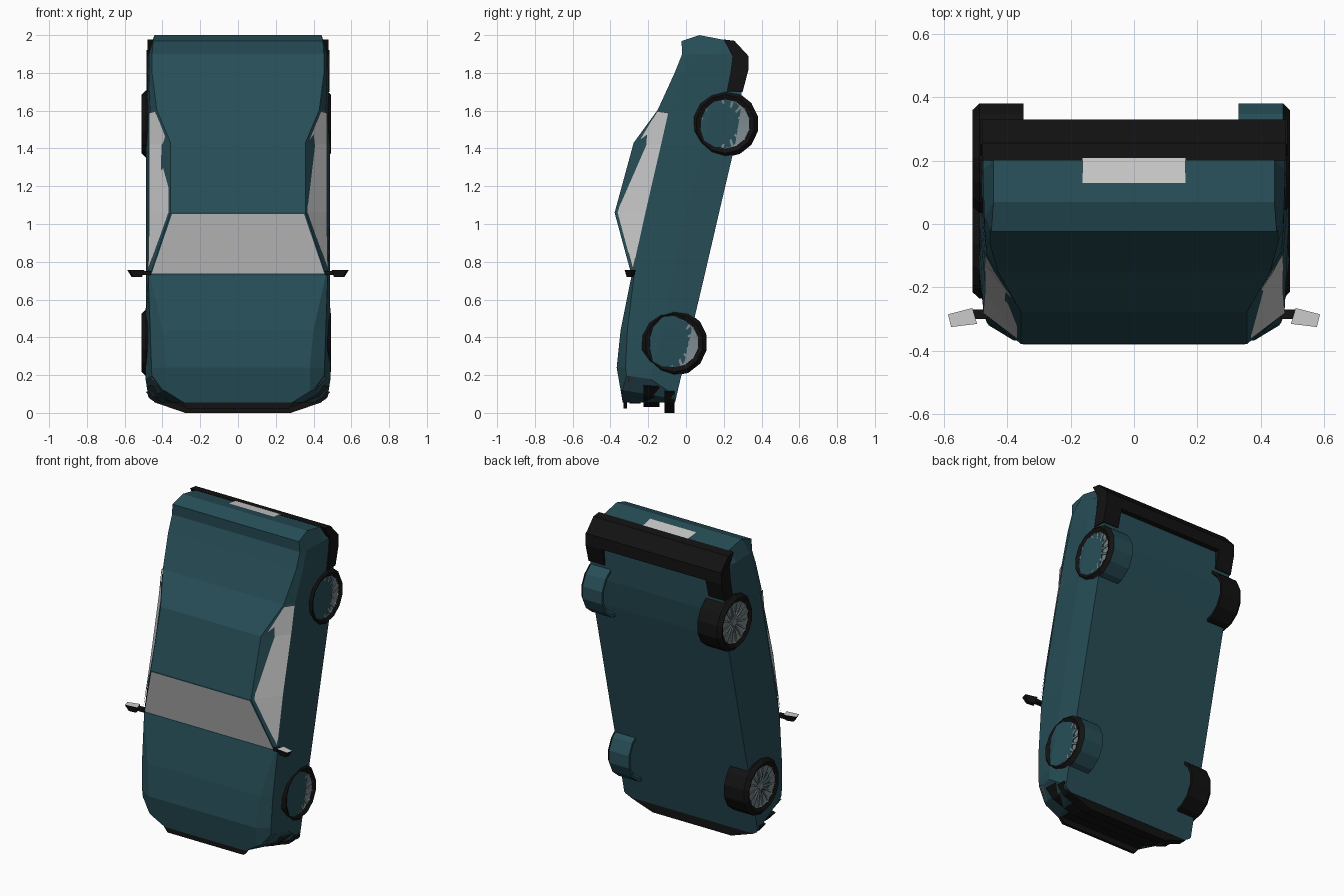
import bpy, bmesh, math
from mathutils import Vector

if "Cube" in bpy.data.objects:
    bpy.data.objects.remove(bpy.data.objects["Cube"])


def material(name, r, g, b):
    m = bpy.data.materials.new(name)
    m.diffuse_color = (r, g, b, 1)
    m.use_nodes = True
    m.node_tree.nodes["Principled BSDF"].inputs["Base Color"].default_value = m.diffuse_color
    return m


TEAL = material("teal_paint", .02, .075, .095)
BLACK = material("black_plastic", .006, .006, .006)
LENS = material("dark_lens", .06, .07, .075)
ALLOY = material("alloy", .2, .25, .27)


def build(name, verts, faces, mats=(), slots=None, recalc=True, cuts=()):
    me = bpy.data.meshes.new(name)
    me.from_pydata(verts, [], faces)
    for m in mats:
        me.materials.append(m)
    if slots:
        me.polygons.foreach_set("material_index", slots)
    bm = bmesh.new()
    bm.from_mesh(me)
    for p, n in cuts:
        bmesh.ops.bisect_plane(bm, geom=bm.verts[:] + bm.edges[:] + bm.faces[:],
                               plane_co=p, plane_no=n, clear_outer=True)
        bmesh.ops.holes_fill(bm, edges=[e for e in bm.edges if e.is_boundary], sides=0)
    if recalc:
        bmesh.ops.recalc_face_normals(bm, faces=bm.faces[:])
    bm.to_mesh(me)
    bm.free()
    ob = bpy.data.objects.new(name, me)
    bpy.context.collection.objects.link(ob)
    return ob


def prism(name, pts, axis, a, b, mat):
    """Extrude a 2D outline along x (points y,z) or along y (points x,z)."""
    n = len(pts)
    put = (lambda p, t: (t, p[0], p[1])) if axis == "x" else (lambda p, t: (p[0], t, p[1]))
    verts = [put(p, t) for t in (a, b) for p in pts]
    faces = [tuple(range(n)), tuple(range(n, 2 * n))]
    faces += [(i, (i + 1) % n, n + (i + 1) % n, n + i) for i in range(n)]
    return build(name, verts, faces, [mat])


def mirrored(pts):
    return pts + [(-x, z) for x, z in reversed(pts)]


# Body shell: sections at z with roof edge, belt, side and underside points
sections = [  # z, roof x, roof y, belt x, belt y, side x, side y, bottom y
    (.055, .38, -.335, .45, -.30, .488, -.20, -.058),
    (.24, .38, -.367, .458, -.32, .490, -.18, -.015),
    (.44, .40, -.346, .465, -.31, .490, -.13, .03),
    (.727, .465, -.288, .475, -.275, .486, -.07, .098),
    (1.06, .357, -.378, .468, -.21, .488, 0, .175),
    (1.43, .357, -.277, .468, -.125, .486, .09, .262),
    (1.604, .43, -.15, .466, -.085, .482, .13, .29),
    (1.80, .455, -.06, .472, -.01, .478, .15, .30),
    (1.90, .455, -.02, .472, .02, .477, .17, .30),
]
rings = [[(xr, yr, z), (xb, yb, z), (xs, ys, z), (.475, y0, z)]
         for z, xr, yr, xb, yb, xs, ys, y0 in sections]
rings.append([(.45, -.024, 1.968), (.443, .07, 2.0), (.443, .20, 1.975), (.445, .295, 1.92)])
verts, faces = [], []
for r in rings:
    verts += r + [(-x, y, z) for x, y, z in reversed(r)]
for k in range(len(rings) - 1):
    a = 8 * k
    faces += [(a + i, a + (i + 1) % 8, a + 8 + (i + 1) % 8, a + 8 + i) for i in range(8)]
for a in (0, 8 * (len(rings) - 1)):
    faces += [(a + i, a + i + 1, a + 6 - i, a + 7 - i) for i in range(3)]
# Slanted cuts round off the nose corners
cuts = []
for tri in (((.29, -.33, .055), (.40, -.33, .12), (.44, -.06, .06)),
            ((.40, -.33, .12), (.46, -.31, .20), (.488, -.06, .11))):
    for s in (1, -1):
        p, q, r = (Vector((s * x, y, z)) for x, y, z in tri)
        n = (q - p).cross(r - p)
        if n.z > 0:
            n = -n
        cuts.append((p, n))
build("body", verts, faces, [TEAL], cuts=cuts)

# Glass
build("windscreen", [(-.457, -.295, .737), (.457, -.295, .737),
                     (.35, -.380, 1.052), (-.35, -.380, 1.052)], [(0, 1, 2, 3)], recalc=False)
for s, side in ((1, "right"), (-1, "left")):
    pts = [(.476, -.281, .758), (.369, -.362, 1.06), (.369, -.258, 1.42), (.438, -.153, 1.597),
           (.470, -.215, 1.06), (.471, -.132, 1.42), (.470, -.094, 1.588)]
    fs = [(0, 4, 1), (1, 4, 5, 2), (2, 5, 6, 3)]
    if s < 0:
        fs = [f[::-1] for f in fs]
    build(side + "_side_window", [(s * x, y, z) for x, y, z in pts], fs, recalc=False)

    # Door mirror with pale reflecting face
    face = [(.51, -.265), (.587, -.285), (.577, -.325), (.495, -.315)]
    v = [(s * x, y, .757) for x, y in face]
    v += [(s * (.535 + (x - .54) * .6), -.298 + (y + .298) * .6, .72) for x, y in face]
    build(side + "_mirror", v, [(0, 1, 2, 3), (4, 5, 6, 7)] +
          [(i, (i + 1) % 4, 4 + (i + 1) % 4, 4 + i) for i in range(4)], [BLACK])
    g = [(s * x, y, .759) for x, y in face]
    build(side + "_mirror_glass", g, [(0, 3, 2, 1) if s > 0 else (0, 1, 2, 3)], recalc=False).data.flip_normals()
    prism(side + "_mirror_arm", [(s * .46, .73), (s * .52, .73), (s * .52, .75), (s * .46, .75)],
          "y", -.30, -.27, BLACK)

    # Headlight
    prism(side + "_headlight", [(s * .30, .062), (s * .41, .118), (s * .466, .19), (s * .40, .20)],
          "y", -.305, -.245, LENS)
    # Rear bumper corner leg
    prism(side + "_bumper_corner", [(.215, 1.70), (.30, 1.70), (.33, 1.815), (.33, 1.89),
                                    (.25, 1.92), (.235, 1.80)], "x", s * .37, s * .484, BLACK)

# Front fascia: hood lip, grille, bumper bar, lower lip
prism("hood_lip", mirrored([(.27, .022), (.30, .058), (.27, .075)]), "y", -.33, -.312, BLACK)
prism("grille", mirrored([(.29, .05), (.29, .08)]), "y", -.30, -.24, BLACK)
prism("front_bumper", mirrored([(.28, .032), (.43, .085), (.482, .14), (.44, .15)]),
      "y", -.225, -.14, BLACK)
prism("front_lip", mirrored([(.28, .0), (.44, .055), (.488, .11), (.45, .13)]),
      "y", -.115, -.06, BLACK)

# Rear bumper and blank plate
prism("rear_bumper", [(.20, 1.977), (.256, 1.97), (.33, 1.89), (.33, 1.815), (.28, 1.81), (.24, 1.90)],
      "x", -.480, .480, BLACK)
build("rear_plate", [(-.163, .13, 1.992), (.163, .13, 1.992), (.163, .208, 1.980), (-.163, .208, 1.980)],
      [(0, 1, 2, 3)], recalc=False)


# Wheels: faceted tyre, dished rim disc and thin spokes
def wheel(name, s, cx, cy, cz):
    def ring(r, x, n):
        return [(cx + s * x, cy + r * math.cos(2 * math.pi * (i + .5) / n),
                 cz + r * math.sin(2 * math.pi * (i + .5) / n)) for i in range(n)]
    n = 14
    profile = [(.13, .07), (.155, .082), (.177, .06), (.177, -.08), (.16, -.08), (.13, .03)]
    v = [p for r, x in profile for p in ring(r, x, n)]
    m = len(profile)
    f, slots = [], []
    for k in range(m):
        for i in range(n):
            j, b = (i + 1) % n, (k + 1) % m * n
            f.append((k * n + i, k * n + j, b + j, b + i))
            slots.append(1 if s > 0 and k >= 2 else 0)
    build(name + "_tyre", v, f, [BLACK, TEAL], slots)

    n = 30
    profile = [(.134, .072), (.124, .066), (.03, .052), (.022, .064), (.03, .040), (.134, .045)]
    v = [p for r, x in profile for p in ring(r, x, n)]
    f = [(k * n + i, k * n + (i + 1) % n, (k + 1) % 6 * n + (i + 1) % n, (k + 1) % 6 * n + i)
         for k in (0, 1, 2, 4, 5) for i in range(n)]
    f += [tuple(range(3 * n, 4 * n)), tuple(range(4 * n, 5 * n))]
    for i in range(15):
        a = 2 * math.pi * i / 15
        c, d = math.cos(a), math.sin(a)
        o = len(v)
        for r, w, x in ((.02, .003, .060), (.126, .007, .071)):
            for t, h in ((-w, x), (w, x), (w, x - .014), (-w, x - .014)):
                v.append((cx + s * h, cy + r * c - t * d, cz + r * d + t * c))
        f += [(o, o + 1, o + 2, o + 3), (o + 4, o + 5, o + 6, o + 7)]
        f += [(o + k, o + (k + 1) % 4, o + 4 + (k + 1) % 4, o + 4 + k) for k in range(4)]
    build(name + "_rim", v, f, [ALLOY])


for end, y, z in (("front", -.063, .372), ("rear", .208, 1.53)):
    wheel(end + "_right_wheel", 1, .410, y, z)
    wheel(end + "_left_wheel", -1, -.428, y, z)
